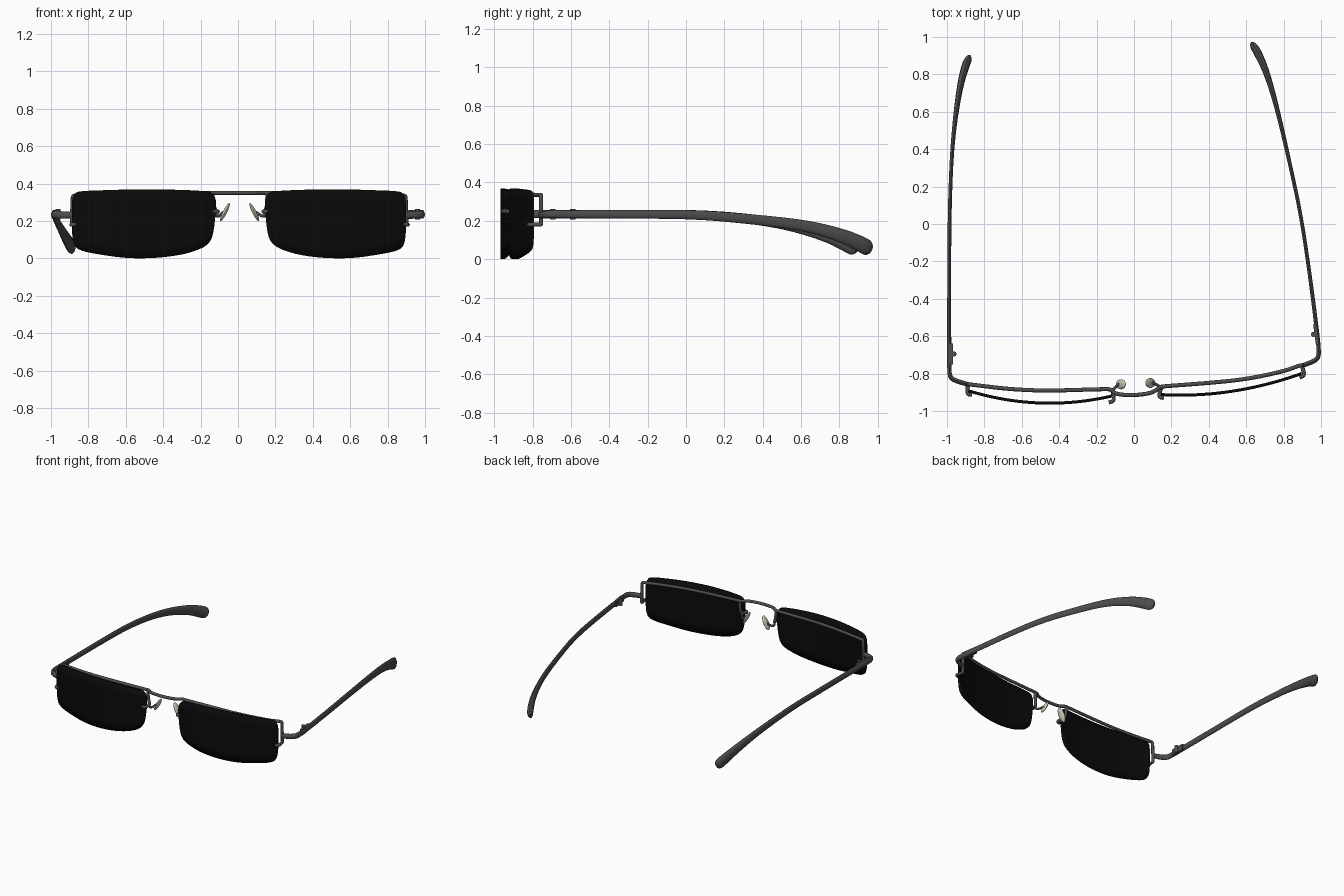
import bpy, bmesh, math
from mathutils import Vector, Matrix

if "Cube" in bpy.data.objects:
    bpy.data.objects.remove(bpy.data.objects["Cube"])


def material(name, rgb):
    m = bpy.data.materials.new(name)
    m.diffuse_color = (*rgb, 1)
    m.use_nodes = True
    m.node_tree.nodes["Principled BSDF"].inputs["Base Color"].default_value = m.diffuse_color
    return m


METAL = material("dark grey metal", (0.075, 0.075, 0.075))
GLASS = material("black lens", (0.003, 0.003, 0.003))
RUBBER = material("cream pad", (0.62, 0.62, 0.48))


def finish(name, bm, mat, angle=40):
    bmesh.ops.recalc_face_normals(bm, faces=bm.faces)
    me = bpy.data.meshes.new(name)
    bm.to_mesh(me)
    bm.free()
    me.materials.append(mat)
    ob = bpy.data.objects.new(name, me)
    bpy.context.collection.objects.link(ob)
    bpy.ops.object.select_all(action='DESELECT')
    ob.select_set(True)
    bpy.context.view_layer.objects.active = ob
    bpy.ops.object.shade_smooth_by_angle(angle=math.radians(angle))
    return ob


def rounded(points, times=2):
    """Corner-cutting smoothing that keeps both end points."""
    pts = [tuple(p) for p in points]
    for _ in range(times):
        out = [pts[0]]
        for a, b in zip(pts, pts[1:]):
            out.append(tuple(.75 * i + .25 * j for i, j in zip(a, b)))
            out.append(tuple(.25 * i + .75 * j for i, j in zip(a, b)))
        pts = out + [pts[-1]]
    return pts


def sweep(name, points, sides=12):
    """Elliptical tube; points are (x, y, z, half width, half height)."""
    pts = rounded(points)
    pos = [Vector(p[:3]) for p in pts]
    bm = bmesh.new()
    rings, last, side = [], None, None
    for i, p in enumerate(pts):
        t = (pos[min(i + 1, len(pos) - 1)] - pos[max(i - 1, 0)]).normalized()
        if last is None:
            side = t.cross(Vector((0, 0, 1))).normalized()
        else:
            side = last.rotation_difference(t) @ side
        last, up = t, side.cross(t)
        rings.append([bm.verts.new(pos[i] + side * p[3] * math.cos(a) + up * p[4] * math.sin(a))
                      for a in (2 * math.pi * k / sides for k in range(sides))])
    for a, b in zip(rings, rings[1:]):
        for k in range(sides):
            n = (k + 1) % sides
            bm.faces.new((a[k], a[n], b[n], b[k]))
    bm.faces.new(rings[0])
    bm.faces.new(rings[-1])
    return finish(name, bm, METAL)


def wire(name, points, r=0.011):
    return sweep(name, [(*p, r, r) for p in points], 10)


# Lenses: columns of (x, bottom z, top z), bowed forward
columns = rounded([
    (-.886, .16, .29), (-.882, .10, .325), (-.868, .058, .352), (-.83, .038, .36),
    (-.75, .022, .363), (-.6, .0, .368), (-.45, .0, .369), (-.3, .018, .366),
    (-.2, .05, .361), (-.155, .08, .357), (-.133, .13, .345), (-.12, .25, .31)])


def lens(name, place, bow, rows=6):
    bm = bmesh.new()
    grid = []
    for x, lo, hi in columns:
        x = place(x)
        grid.append([bm.verts.new((x, bow(x), lo + (hi - lo) * k / rows)) for k in range(rows + 1)])
    for a, b in zip(grid, grid[1:]):
        for k in range(rows):
            bm.faces.new((a[k], b[k], b[k + 1], a[k + 1]))
    ob = finish(name, bm, GLASS)
    mod = ob.modifiers.new("thickness", 'SOLIDIFY')
    mod.thickness, mod.offset = 0.016, 0


lens("left_lens", lambda x: x, lambda x: -.958 + .35 * (x + .45) ** 2)
lens("right_lens", lambda x: .147 + (-x - .122) * .98, lambda x: -.915 + .277 * (x - .25) ** 2)

# Brow wire: one run from outer hook to outer hook, through the bridge
wire("brow_wire_and_bridge", [
    (-.865, -.912, .18), (-.892, -.912, .18), (-.888, -.86, .18), (-.888, -.855, .18),
    (-.887, -.855, .2), (-.885, -.855, .31), (-.882, -.857, .335), (-.86, -.86, .335),
    (-.65, -.885, .34), (-.45, -.892, .345), (-.15, -.882, .348), (-.12, -.885, .35),
    (-.1, -.91, .35), (0, -.917, .35), (.1, -.903, .35), (.14, -.87, .35),
    (.17, -.867, .348), (.4, -.85, .345), (.6, -.83, .34), (.8, -.788, .335),
    (.875, -.76, .335), (.895, -.755, .335), (.897, -.755, .31), (.9, -.755, .2),
    (.9, -.755, .18), (.9, -.765, .18), (.912, -.81, .18), (.885, -.82, .18)])

# Inner lens hooks hanging from the bridge ends
wire("left_inner_hook", [
    (-.137, -.884, .35), (-.13, -.884, .28), (-.12, -.887, .255), (-.113, -.9, .25),
    (-.105, -.945, .25), (-.135, -.955, .25)])
wire("right_inner_hook", [
    (.157, -.868, .35), (.155, -.868, .28), (.147, -.875, .255), (.14, -.89, .25),
    (.133, -.925, .25), (.16, -.93, .25)])

# Nose pads on short arms
for side, x, y, root, tilt in (("left", -.07, -.857, (-.122, -.886, .26), 1),
                               ("right", .087, -.85, (.148, -.872, .26), -1)):
    wire(side + "_pad_arm", [
        root, (root[0] + .005 * tilt, root[1] - .005, .225),
        (root[0] + .02 * tilt, root[1] + .01, .225), (x - .012 * tilt, y, .245), (x, y, .247)], .008)
    bm = bmesh.new()
    m = (Matrix.Translation((x, y, .247)) @ Matrix.Rotation(tilt * math.radians(27), 4, 'Y')
         @ Matrix.Diagonal((.011, .027, .054, 1)))
    bmesh.ops.create_uvsphere(bm, u_segments=16, v_segments=10, radius=1, matrix=m)
    finish(side + "_nose_pad", bm, RUBBER)

# Temples: end piece, arm and flared ear tip in one sweep
sweep("left_temple", [
    (-.888, -.857, .23, .012, .018), (-.95, -.84, .232, .013, .02), (-.985, -.82, .235, .012, .02),
    (-.988, -.76, .235, .011, .021), (-.988, -.6, .235, .011, .022), (-.988, -.2, .235, .01, .023),
    (-.985, .1, .232, .01, .024), (-.975, .36, .208, .01, .026), (-.958, .55, .177, .012, .029),
    (-.93, .74, .125, .017, .036), (-.9, .85, .075, .022, .043), (-.885, .882, .055, .02, .04),
    (-.878, .893, .048, .008, .02)])
sweep("right_temple", [
    (.9, -.757, .23, .012, .018), (.955, -.737, .232, .013, .02), (.988, -.715, .235, .012, .02),
    (.987, -.65, .235, .011, .021), (.972, -.52, .235, .011, .022), (.933, -.22, .235, .01, .023),
    (.89, .06, .232, .01, .024), (.832, .33, .21, .01, .026), (.765, .62, .177, .012, .029),
    (.71, .81, .125, .017, .036), (.66, .92, .075, .022, .043), (.638, .953, .055, .02, .04),
    (.63, .965, .048, .008, .02)])

# Hinges: a barrel and a leaf inside each temple
for side, x, y, lean in (("left", -.963, -.695, 0), ("right", .96, -.59, 8)):
    bm = bmesh.new()
    turn = Matrix.Rotation(math.radians(lean), 4, 'Z')
    bmesh.ops.create_cone(bm, cap_ends=True, segments=14, radius1=.014, radius2=.014, depth=.055,
                          matrix=Matrix.Translation((x, y, .235)))
    out = math.copysign(.014, x)
    bmesh.ops.create_cube(bm, size=1, matrix=Matrix.Translation((x + out, y, .235)) @ turn
                          @ Matrix.Diagonal((.018, .11, .045, 1)))
    finish(side + "_hinge", bm, METAL)
